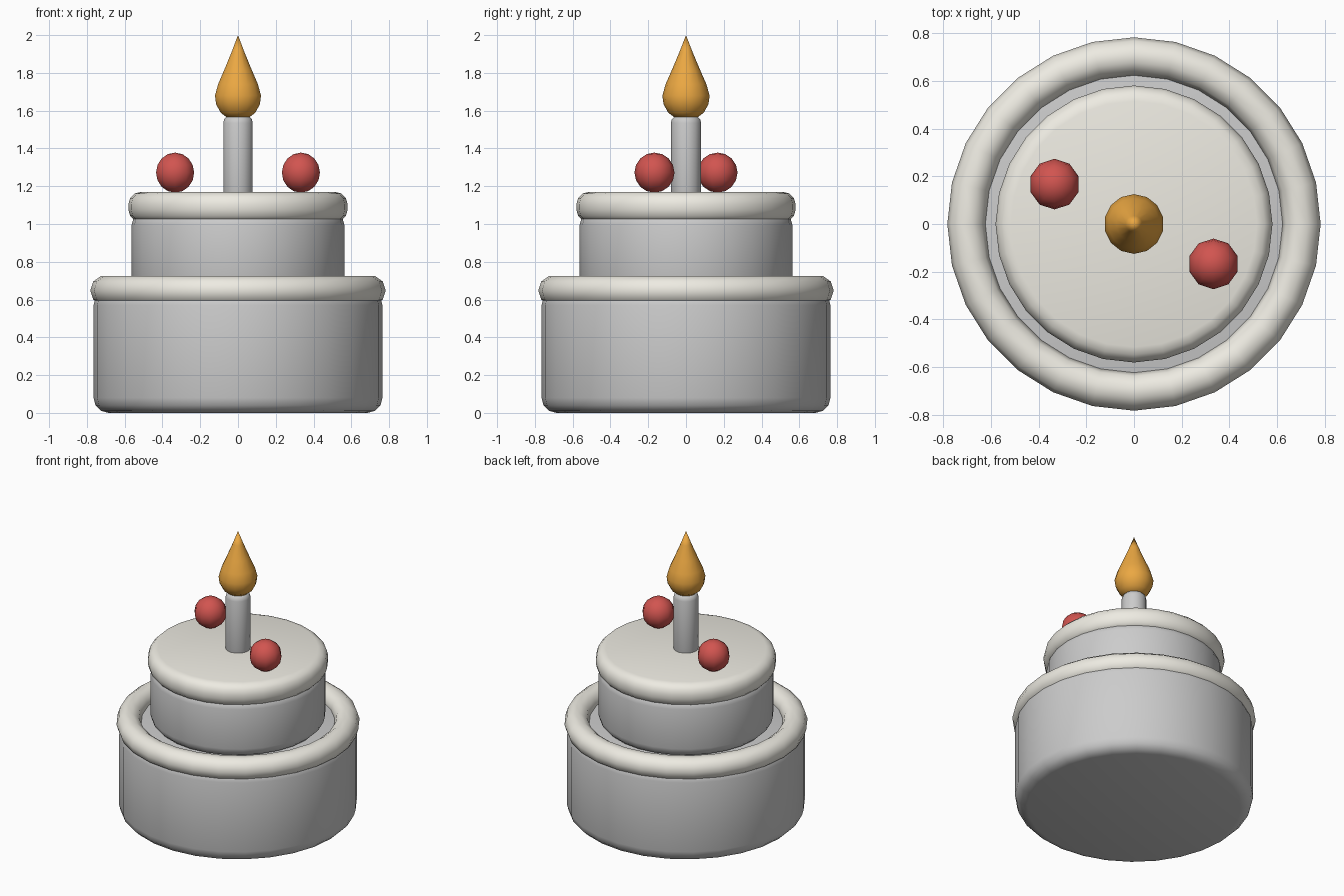
import bpy
import math

if "Cube" in bpy.data.objects:
    bpy.data.objects.remove(bpy.data.objects["Cube"])


def material(name, rgb):
    m = bpy.data.materials.new(name)
    m.diffuse_color = (*rgb, 1)
    m.use_nodes = True
    m.node_tree.nodes["Principled BSDF"].inputs["Base Color"].default_value = m.diffuse_color
    return m


cream = material("cream", (0.85, 0.83, 0.76))
red = material("red", (0.64, 0.09, 0.08))
orange = material("orange", (0.83, 0.39, 0.055))


def finish(obj, name, mat=None, angle=50):
    obj.name = name
    if mat:
        obj.data.materials.append(mat)
    bpy.ops.object.shade_smooth_by_angle(angle=math.radians(angle))
    return obj


def lathe(name, profile, sides, mat=None):
    """Spin an (r, z) profile, listed from bottom to top, about the z axis."""
    verts, rings, faces = [], [], []
    for r, z in profile:
        n = 1 if r == 0 else sides
        rings.append([len(verts) + i for i in range(n)])
        for i in range(n):
            a = math.pi / 2 + 2 * math.pi * i / sides
            verts.append((r * math.cos(a), r * math.sin(a), z))
    for lo, hi in zip(rings, rings[1:]):
        for i in range(sides):
            j = (i + 1) % sides
            if len(hi) == 1:
                faces.append((lo[i], lo[j], hi[0]))
            else:
                faces.append((lo[i], lo[j], hi[j], hi[i]))
    faces.append(rings[0][::-1])
    if len(rings[-1]) > 1:
        faces.append(rings[-1])
    mesh = bpy.data.meshes.new(name)
    mesh.from_pydata(verts, [], faces)
    obj = bpy.data.objects.new(name, mesh)
    bpy.context.collection.objects.link(obj)
    bpy.ops.object.select_all(action='DESELECT')
    obj.select_set(True)
    bpy.context.view_layer.objects.active = obj
    return finish(obj, name, mat)


def rounded(radius, z0, z1, bevel, steps=3):
    """Profile of a cylinder with rounded rims."""
    arc = [math.pi / 2 * i / steps for i in range(steps + 1)]
    low = [(radius - bevel + bevel * math.sin(a), z0 + bevel - bevel * math.cos(a)) for a in arc]
    high = [(r, z0 + z1 - z) for r, z in reversed(low)]
    return low + high


# Cake tiers
lathe("bottom_tier", rounded(0.765, 0, 0.65, 0.08), 28)
lathe("top_tier", rounded(0.563, 0.65, 1.06, 0.065), 28)

# Icing ring on the bottom tier
bpy.ops.mesh.primitive_torus_add(major_segments=28, minor_segments=10,
                                 major_radius=0.702, minor_radius=0.08,
                                 location=(0, 0, 0.648))
finish(bpy.context.object, "icing_ring", cream)

# Icing cap on the top tier
lathe("icing_cap", rounded(0.58, 1.01, 1.17, 0.065), 28, cream)

# Candle and flame
lathe("candle", rounded(0.08, 1.13, 1.575, 0.04), 14)
flame = [(0.055, 1.56), (0.095, 1.59), (0.119, 1.635), (0.125, 1.68),
         (0.108, 1.74), (0.075, 1.815), (0.035, 1.91), (0, 2.0)]
lathe("flame", flame, 14, orange)

# Cherries, placed opposite each other
for side, label in ((-1, "left"), (1, "right")):
    bpy.ops.mesh.primitive_uv_sphere_add(segments=10, ring_count=8, radius=0.106,
                                         location=(side * 0.333, -side * 0.167, 1.272))
    finish(bpy.context.object, label + "_cherry", red)
